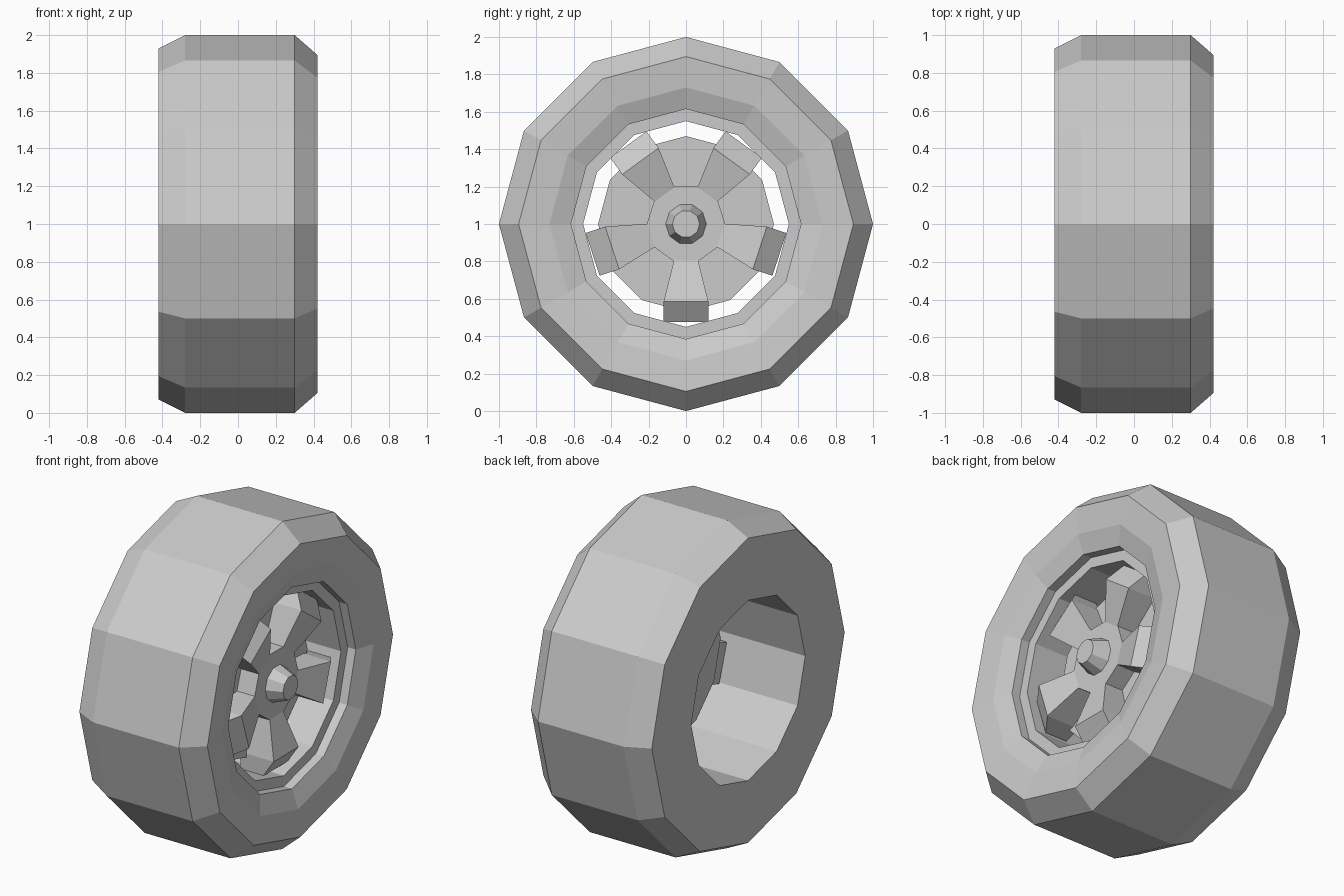
import bpy, bmesh
from math import sin, cos, pi, radians

if "Cube" in bpy.data.objects:
    bpy.data.objects.remove(bpy.data.objects["Cube"])

CENTRE_Z = 1.0


def make_object(name, bm):
    bmesh.ops.recalc_face_normals(bm, faces=bm.faces)
    mesh = bpy.data.meshes.new(name)
    bm.to_mesh(mesh)
    bm.free()
    ob = bpy.data.objects.new(name, mesh)
    ob.location.z = CENTRE_Z
    bpy.context.collection.objects.link(ob)
    return ob


def lathe(name, profile, sides, start=90, closed=False):
    """Revolve (x, radius) points about the x axis; open profiles get end caps."""
    bm = bmesh.new()
    rings = []
    for x, r in profile:
        angles = [radians(start) + 2 * pi * i / sides for i in range(sides)]
        rings.append([bm.verts.new((x, r * cos(a), r * sin(a))) for a in angles])
    pairs = list(zip(rings, rings[1:]))
    if closed:
        pairs.append((rings[-1], rings[0]))
    else:
        bm.faces.new(rings[0])
        bm.faces.new(rings[-1])
    for a, b in pairs:
        for i in range(sides):
            j = (i + 1) % sides
            bm.faces.new((a[i], a[j], b[j], b[i]))
    return make_object(name, bm)


def spoke(name, angle, sections, back):
    """Loft rectangular sections (radius, front x, half width) outward."""
    bm = bmesh.new()
    rings = []
    for r, front, w in sections:
        rings.append([bm.verts.new((x, s, r)) for x, s in
                      ((back, -w), (front, -w), (front, w), (back, w))])
    bm.faces.new(rings[0])
    bm.faces.new(rings[-1])
    for a, b in zip(rings, rings[1:]):
        for i in range(4):
            j = (i + 1) % 4
            bm.faces.new((a[i], a[j], b[j], b[i]))
    ob = make_object(name, bm)
    ob.rotation_euler.x = radians(angle)
    return ob


# Tyre with recessed sidewall, rim lip and straight bore
lathe("tyre_and_rim", [(-0.42, 0.55), (-0.42, 0.93), (-0.28, 1.0), (0.30, 1.0),
                       (0.42, 0.895), (0.405, 0.73), (0.365, 0.615),
                       (0.31, 0.615), (0.31, 0.55)], 12, closed=True)

# Disc behind the spokes
lathe("brake_disc", [(0.095, 0.47), (0.14, 0.47)], 12)

# Ten-sided hub and tapered centre cap
lathe("hub", [(0.11, 0.21), (0.26, 0.21)], 10, start=72)
lathe("hub_cap", [(0.25, 0.113), (0.355, 0.073)], 10, start=72)

# Five spokes, the first pointing straight down
for k in range(5):
    spoke(f"spoke_{k + 1}", 180 + 72 * k,
          [(0.195, 0.26, 0.065), (0.415, 0.325, 0.12), (0.525, 0.25, 0.12)], 0.1)
